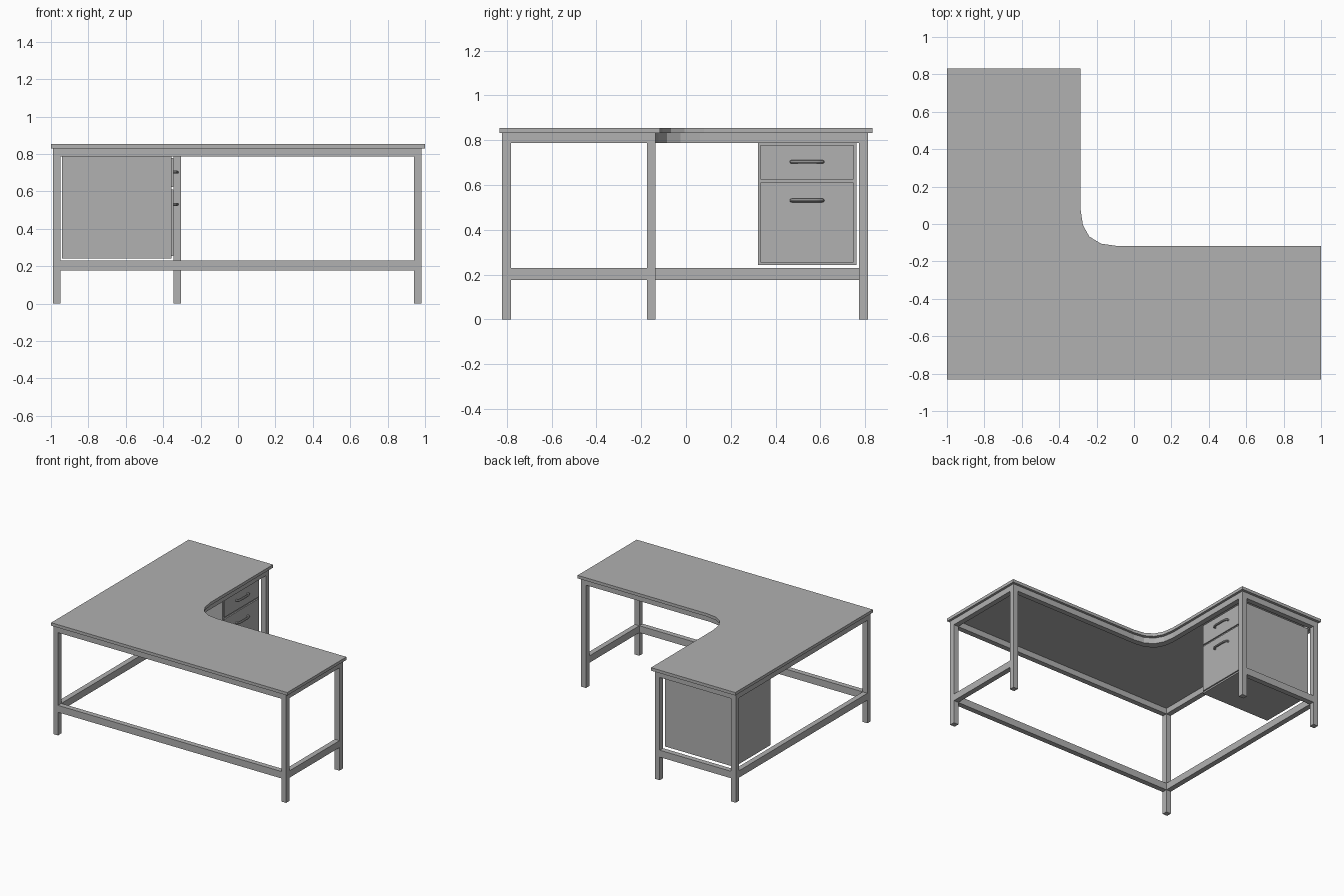
import bpy, bmesh

if "Cube" in bpy.data.objects:
    bpy.data.objects.remove(bpy.data.objects["Cube"])

# L-shaped outlines share a faceted inner corner
CORNER = [(-0.095, -0.117), (-0.177, -0.105), (-0.239, -0.067), (-0.273, -0.006), (-0.286, 0.08)]

# Mid-grey paint for the whole desk
GREY = bpy.data.materials.new("desk_grey")
GREY.diffuse_color = (0.44, 0.44, 0.44, 1)
GREY.use_nodes = True
GREY.node_tree.nodes["Principled BSDF"].inputs["Base Color"].default_value = GREY.diffuse_color


def l_outline(x0, x1, y0, y1, d):
    """L outline, with inner edges moved into the material by d."""
    inner = [(x - d, y - d) for x, y in CORNER]
    return [(x0, y0), (x1, y0), (x1, inner[0][1])] + inner + [(inner[-1][0], y1), (x0, y1)]


def finish(name, bm):
    bmesh.ops.recalc_face_normals(bm, faces=bm.faces)
    me = bpy.data.meshes.new(name)
    bm.to_mesh(me)
    bm.free()
    me.materials.append(GREY)
    ob = bpy.data.objects.new(name, me)
    bpy.context.collection.objects.link(ob)
    return ob


def box(name, x, y, z):
    bm = bmesh.new()
    bmesh.ops.create_cube(bm, size=1)
    for v in bm.verts:
        v.co = [(a + b) / 2 + c * (b - a) for c, (a, b) in zip(v.co, (x, y, z))]
    return finish(name, bm)


def slab(name, outline, z0, z1):
    bm = bmesh.new()
    face = bm.faces.new([bm.verts.new((x, y, z0)) for x, y in outline])
    ext = bmesh.ops.extrude_face_region(bm, geom=[face], use_keep_orig=True)
    for v in ext["geom"]:
        if isinstance(v, bmesh.types.BMVert):
            v.co.z = z1
    return finish(name, bm)


def ring(name, outer, inner, z0, z1):
    """Closed rectangular-section frame between two matching outlines."""
    bm = bmesh.new()
    loops = [[bm.verts.new((x, y, z)) for x, y in pts]
             for pts, z in ((outer, z0), (outer, z1), (inner, z1), (inner, z0))]
    n = len(outer)
    for k in range(4):
        a, b = loops[k], loops[(k + 1) % 4]
        for i in range(n):
            j = (i + 1) % n
            bm.faces.new((a[i], a[j], b[j], b[i]))
    return finish(name, bm)


# Tabletop and apron
X0, X1, Y0, Y1, T = -0.99, 0.982, -0.821, 0.812, 0.04
AZ = 0.787
slab("tabletop", l_outline(-1, 1, -0.832, 0.832, 0), 0.831, 0.854)
ring("apron", l_outline(X0, X1, Y0, Y1, 0.018),
     l_outline(X0 + T, X1 - T, Y0 + T, Y1 - T, 0.018 + T), AZ, 0.831)

# Legs
left, right, mid_x = (X0, X0 + T), (X1 - T, X1), (-0.346, -0.304)
front, back, mid_y = (Y0, Y0 + T), (Y1 - T, Y1), (-0.175, -0.135)
for name, x, y in (("front_left_leg", left, front), ("front_right_leg", right, front),
                   ("inner_right_leg", right, mid_y), ("back_left_leg", left, back),
                   ("inner_back_leg", mid_x, back)):
    box(name, x, y, (0, AZ))

# Lower rails
RZ = (0.177, 0.23)
box("front_rail", (left[1], right[0]), front, RZ)
box("left_rail", left, (front[1], back[0]), RZ)
box("right_rail", right, (front[1], mid_y[0]), RZ)
box("back_rail", (left[1], mid_x[0]), back, RZ)

# Drawer cabinet
box("cabinet_body", (-0.942, -0.356), (0.321, 0.761), (0.242, AZ))


def handle(name, z):
    """Bent bar pull swept along a short path."""
    cu = bpy.data.curves.new(name, "CURVE")
    cu.dimensions = "3D"
    cu.bevel_depth = 0.008
    cu.bevel_resolution = 2
    cu.use_fill_caps = True
    pts = [(-0.350, 0.47), (-0.335, 0.472), (-0.327, 0.482), (-0.324, 0.50)]
    pts += [(x, 1.08 - y) for x, y in reversed(pts)]
    sp = cu.splines.new("POLY")
    sp.points.add(len(pts) - 1)
    for p, (x, y) in zip(sp.points, pts):
        p.co = (x, y, z, 1)
    cu.materials.append(GREY)
    ob = bpy.data.objects.new(name, cu)
    bpy.context.collection.objects.link(ob)
    bpy.ops.object.select_all(action="DESELECT")
    ob.select_set(True)
    bpy.context.view_layer.objects.active = ob
    bpy.ops.object.convert(target="MESH")
    bpy.ops.object.shade_smooth_by_angle()


# Drawer fronts and handles
for name, z, hz in (("upper_drawer", (0.625, 0.778), 0.703), ("lower_drawer", (0.254, 0.611), 0.531)):
    box(name + "_front", (-0.358, -0.346), (0.333, 0.748), z)
    handle(name + "_handle", hz)
